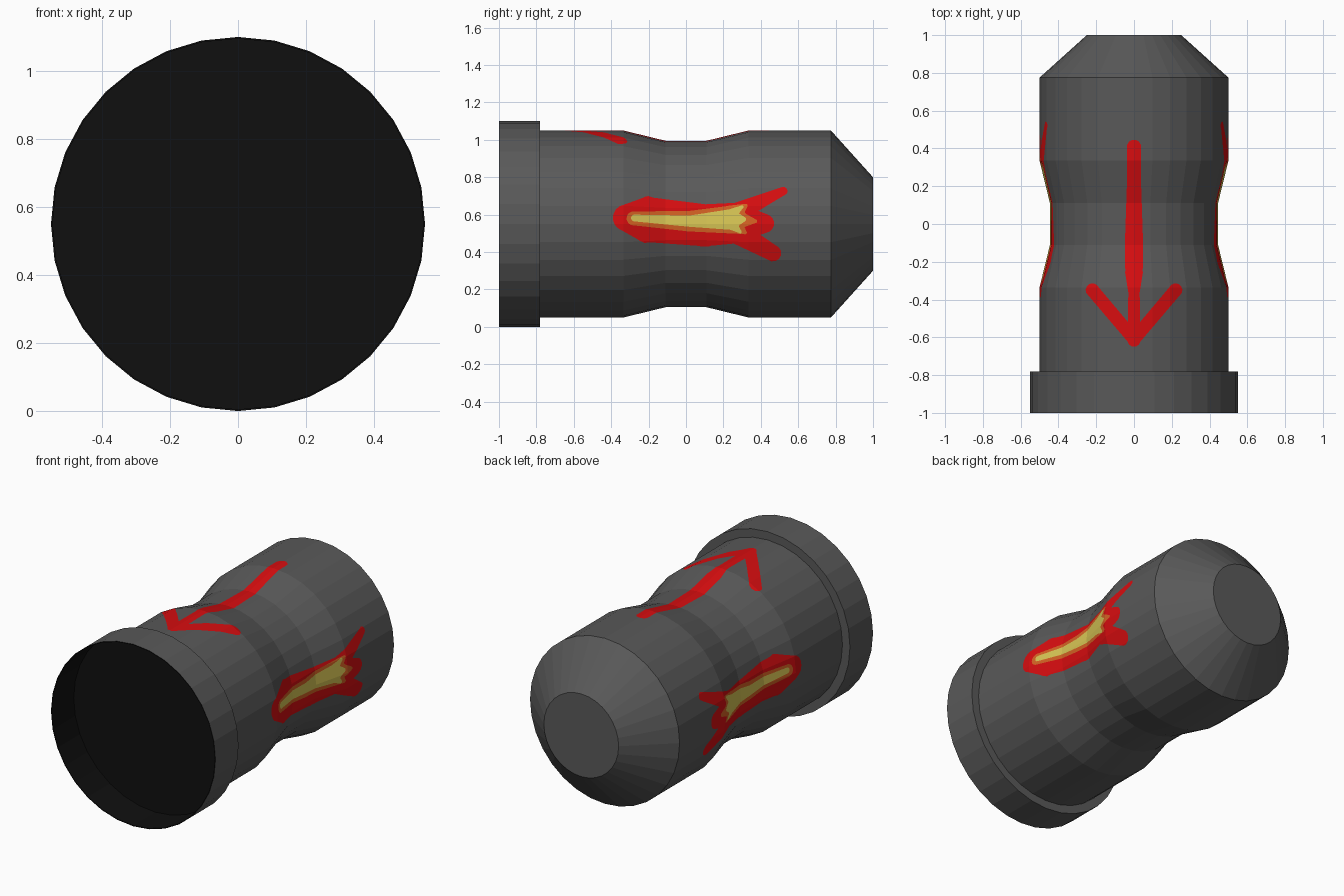
import bpy, bmesh, math
from mathutils import Vector

if "Cube" in bpy.data.objects:
    bpy.data.objects.remove(bpy.data.objects["Cube"])

SIDES, AXIS_Z = 32, 0.55


def material(name, rgb):
    m = bpy.data.materials.new(name)
    m.diffuse_color = (*rgb, 1)
    m.use_nodes = True
    m.node_tree.nodes["Principled BSDF"].inputs["Base Color"].default_value = m.diffuse_color
    return m


GREY = material("dark grey", (0.1, 0.1, 0.1))
BLACK = material("black", (0.005, 0.005, 0.005))
RED = material("red", (0.68, 0.004, 0.005))
ORANGE = material("orange", (0.66, 0.12, 0.017))
YELLOW = material("yellow", (0.68, 0.56, 0.09))


def lathe(profile, cap_first=False, cap_last=False):
    """Revolve (radius, y) points about the lengthwise axis."""
    bm = bmesh.new()
    rings = []
    for r, y in profile:
        rings.append([bm.verts.new((r * math.sin(2 * math.pi * i / SIDES), y,
                                    AXIS_Z + r * math.cos(2 * math.pi * i / SIDES)))
                      for i in range(SIDES)])
    for k, (a, b) in enumerate(zip(rings, rings[1:])):
        for i in range(SIDES):
            j = (i + 1) % SIDES
            bm.faces.new((a[i], b[i], b[j], a[j])).material_index = k
    if cap_first:
        bm.faces.new(rings[0])
    if cap_last:
        bm.faces.new(rings[-1][::-1])
    bm.normal_update()
    return bm


def finish(bm, name, mats):
    me = bpy.data.meshes.new(name)
    bm.to_mesh(me)
    bm.free()
    for m in mats:
        me.materials.append(m)
    ob = bpy.data.objects.new(name, me)
    bpy.context.collection.objects.link(ob)
    return ob


def paint_capsule(bm, c1, c2, index, facing, to3d):
    """Cut the hull of two circles (u, v, r) into the faces looking one way, then colour it."""
    du, dv = c2[0] - c1[0], c2[1] - c1[1]
    along = math.atan2(dv, du)
    ratio = (c1[2] - c2[2]) / math.hypot(du, dv)
    phi = math.acos(max(-0.99, min(0.99, ratio)))
    n = 6
    angles = [-phi + 2 * phi * i / n for i in range(n)]
    angles += [phi + (2 * math.pi - 2 * phi) * i / n for i in range(n)]
    faces = [f for f in bm.faces if f.normal.dot(facing) > 0.3]
    for a in angles:
        nu, nv = math.cos(along + a), math.sin(along + a)
        reach = max(nu * c[0] + nv * c[1] + c[2] for c in (c1, c2))
        no, co = to3d(nu, nv), to3d(nu * reach, nv * reach)
        edges = {e for f in faces for e in f.edges}
        verts = {v for f in faces for v in f.verts}
        cut = bmesh.ops.bisect_plane(bm, geom=faces + list(edges) + list(verts),
                                     dist=1e-5, plane_co=co, plane_no=no)
        faces = [g for g in cut["geom"] if isinstance(g, bmesh.types.BMFace)
                 and (g.calc_center_median() - co).dot(no) < 0]
        if not faces:
            return
    for f in faces:
        f.material_index = index


def paint(bm, chains, index, facing, to3d):
    for chain in chains:
        for c1, c2 in zip(chain, chain[1:]):
            paint_capsule(bm, c1, c2, index, Vector(facing), to3d)


# Main body: waisted barrel with a tapered back end
body = lathe([(0.5, -0.78), (0.5, -0.335), (0.445, -0.11), (0.445, 0.11),
              (0.5, 0.335), (0.5, 0.775), (0.25, 1.0)], cap_last=True)
for f in body.faces:
    f.material_index = 0
bmesh.ops.recalc_face_normals(body, faces=body.faces)
if max(body.faces, key=lambda f: f.calc_center_median().y).normal.y < 0:
    bmesh.ops.reverse_faces(body, faces=body.faces)
body.normal_update()

# Flame on each side: layers of (y, z, radius) strokes
flame = [
    (1, [[(-0.32, 0.583, 0.07), (-0.2, 0.573, 0.12), (0.1, 0.543, 0.112), (0.28, 0.556, 0.108)],
         [(0.29, 0.62, 0.05), (0.52, 0.726, 0.022)],
         [(0.28, 0.556, 0.1), (0.42, 0.553, 0.05)],
         [(0.28, 0.5, 0.06), (0.465, 0.394, 0.043)]]),
    (2, [[(-0.28, 0.58, 0.037), (0.02, 0.565, 0.055), (0.25, 0.574, 0.075)],
         [(0.25, 0.6, 0.05), (0.32, 0.648, 0.01)],
         [(0.25, 0.575, 0.06), (0.37, 0.565, 0.01)],
         [(0.25, 0.55, 0.05), (0.315, 0.505, 0.01)]]),
    (3, [[(-0.275, 0.582, 0.018), (0.02, 0.565, 0.03), (0.24, 0.574, 0.055)],
         [(0.24, 0.6, 0.03), (0.3, 0.642, 0.008)],
         [(0.24, 0.575, 0.05), (0.31, 0.575, 0.012)],
         [(0.24, 0.55, 0.03), (0.29, 0.508, 0.008)]]),
]
for side in (-1, 1):
    for index, chains in flame:
        paint(body, chains, index, (side, 0, 0), lambda u, v: Vector((0, u, v)))

# Arrow on top: (x, y, radius) strokes
arrow = [[(0, 0.41, 0.036), (0, 0.2, 0.038), (0, -0.1, 0.048), (0, -0.26, 0.046), (0, -0.36, 0.03), (0, -0.615, 0.034)]]
arrow += [[(0, -0.61, 0.034), (s * 0.22, -0.35, 0.035)] for s in (-1, 1)]
paint(body, arrow, 1, (0, 0, 1), lambda u, v: Vector((u, v, 0)))
finish(body, "body", [GREY, RED, ORANGE, YELLOW])

# Front collar with a black recess
collar = lathe([(0.545, -0.79), (0.545, -1.0), (0.55, -1.0), (0.55, -0.78), (0.5, -0.78)],
               cap_first=True)
for f in collar.faces:
    f.material_index = 1 if f.material_index < 2 else 0
    if len(f.verts) > 4:
        f.material_index = 1
bmesh.ops.recalc_face_normals(collar, faces=collar.faces)
floor = next(f for f in collar.faces if len(f.verts) > 4)
floor.normal_update()
if floor.normal.y > 0:
    bmesh.ops.reverse_faces(collar, faces=collar.faces)
finish(collar, "front_collar", [GREY, BLACK])
